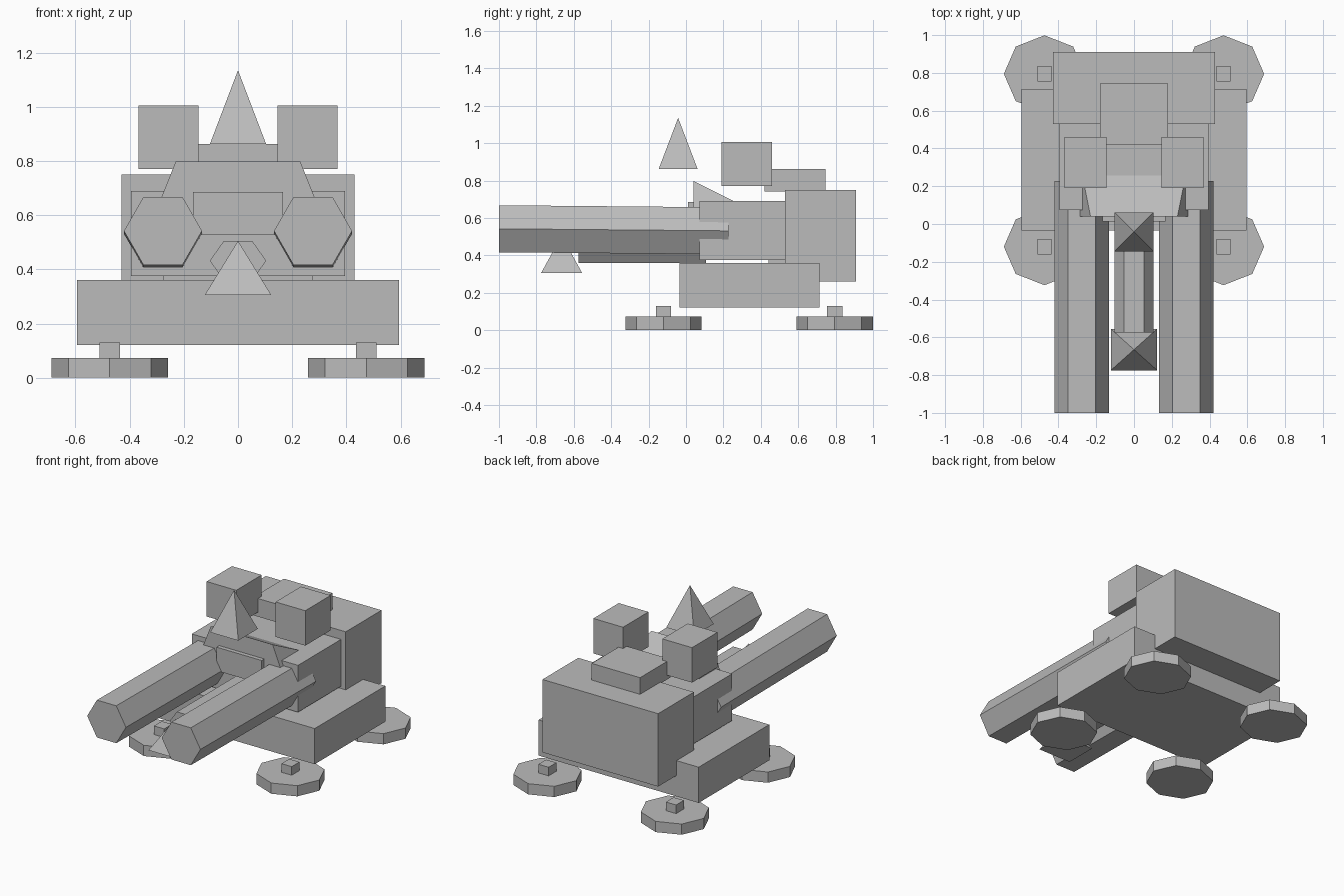
import bpy, bmesh, math

if "Cube" in bpy.data.objects:
    bpy.data.objects.remove(bpy.data.objects["Cube"])

grey = bpy.data.materials.new("plain grey")
grey.diffuse_color = (0.5, 0.5, 0.5, 1)
grey.use_nodes = True
grey.node_tree.nodes["Principled BSDF"].inputs["Base Color"].default_value = grey.diffuse_color


def mesh_object(name, verts, faces):
    me = bpy.data.meshes.new(name)
    me.from_pydata(verts, [], faces)
    bm = bmesh.new()
    bm.from_mesh(me)
    bmesh.ops.recalc_face_normals(bm, faces=bm.faces)
    bm.to_mesh(me)
    bm.free()
    me.materials.append(grey)
    ob = bpy.data.objects.new(name, me)
    bpy.context.collection.objects.link(ob)
    return ob


def loft(name, a, b):
    """Closed solid between two rings with equal point counts."""
    n = len(a)
    faces = [tuple(range(n)), tuple(range(n, 2 * n))]
    faces += [(i, (i + 1) % n, n + (i + 1) % n, n + i) for i in range(n)]
    return mesh_object(name, list(a) + list(b), faces)


def box(name, x0, x1, y0, y1, z0, z1):
    ring = [(x0, y0), (x1, y0), (x1, y1), (x0, y1)]
    return loft(name, [(x, y, z0) for x, y in ring], [(x, y, z1) for x, y in ring])


def pyramid(name, y, hx, hy, z0, z1):
    base = [(-hx, y - hy, z0), (hx, y - hy, z0), (hx, y + hy, z0), (-hx, y + hy, z0)]
    return mesh_object(name, base + [(0, y, z1)],
                       [(0, 1, 2, 3), (0, 1, 4), (1, 2, 4), (2, 3, 4), (3, 0, 4)])


def circle(n, rx, ry):
    return [(rx * math.cos(2 * math.pi * i / n), ry * math.sin(2 * math.pi * i / n))
            for i in range(n)]


def barrel(name, x, rx, rz, y0, y1, z0, z1):
    ring = circle(6, rx, rz)
    return loft(name, [(x + u, y0, z0 + v) for u, v in ring],
                [(x + u, y1, z1 + v) for u, v in ring])


# Hull
box("base", -0.595, 0.595, -0.035, 0.715, 0.12, 0.36)
box("neck", -0.277, 0.277, 0.44, 0.6, 0.33, 0.45)
box("rear_block", -0.43, 0.43, 0.53, 0.91, 0.26, 0.75)
box("middle_block", -0.395, 0.395, 0.073, 0.54, 0.375, 0.69)
box("roof_box", -0.18, 0.18, 0.42, 0.745, 0.74, 0.862)
box("front_panel", -0.167, 0.167, 0.012, 0.2, 0.527, 0.685)

# Wedge hood: sides lean outward, top slopes down to the rear
profile = [(0.04, 0.53), (0.04, 0.798), (0.30, 0.668), (0.30, 0.53)]
spread = [0.23 + 0.4 * (0.798 - z) for _, z in profile]
loft("hood", [(-w, y, z) for w, (y, z) in zip(spread, profile)],
     [(w, y, z) for w, (y, z) in zip(spread, profile)])

# Centre tube and pyramids
barrel("centre_tube", 0, 0.104, 0.085, -0.575, 0.107, 0.432, 0.432)
pyramid("top_spike", -0.042, 0.104, 0.104, 0.862, 1.135)
pyramid("tube_sight", -0.665, 0.123, 0.11, 0.305, 0.505)

# Mirrored parts
for side, s in (("left", -1), ("right", 1)):
    barrel(side + "_barrel", s * 0.277, 0.144, 0.145, -1.0, 0.228, 0.542, 0.531)
    xa, xb = sorted((s * 0.146, s * 0.367))
    box(side + "_shoulder_box", xa, xb, 0.19, 0.46, 0.77, 1.005)
    for end, y in (("front", -0.12), ("rear", 0.795)):
        x = s * 0.474
        ring = circle(8, 0.215, 0.204)
        loft(f"{side}_{end}_foot", [(x + u, y + v, 0) for u, v in ring],
             [(x + u, y + v, 0.072) for u, v in ring])
        box(f"{side}_{end}_ankle", x - 0.038, x + 0.038, y - 0.041, y + 0.041, 0.05, 0.13)
